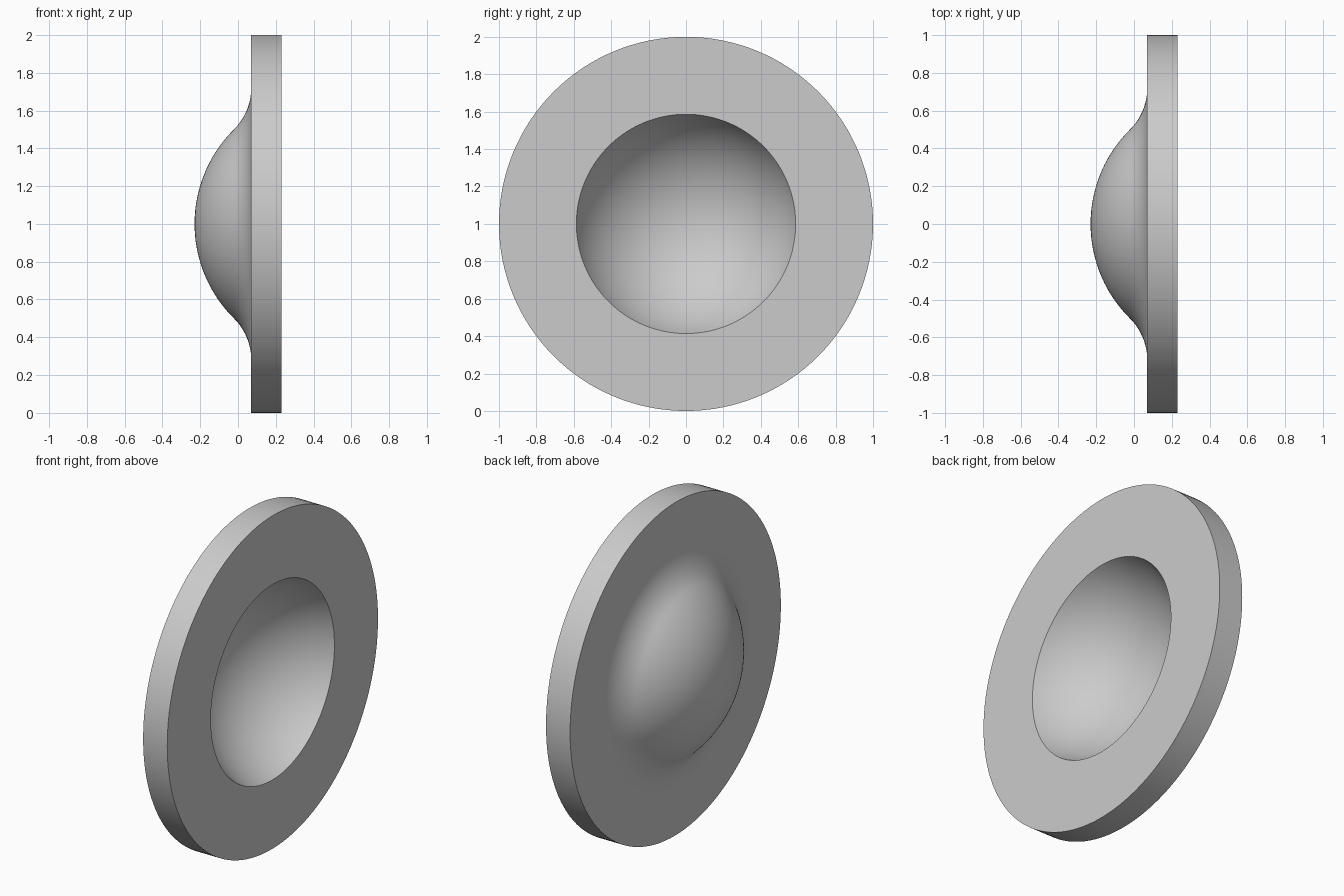
import bpy, bmesh, math
from mathutils import Vector

if "Cube" in bpy.data.objects:
    bpy.data.objects.remove(bpy.data.objects["Cube"])

SEGMENTS = 128
BACK, FRONT = 0.07, 0.23         # flat faces of the flange along x
R_OUT, R_IN, R_FILLET = 0.704, 0.635, 0.31
CENTRE = 0.474                   # shared centre of both spherical surfaces
FILLET_FOOT = 0.72               # radius where the fillet meets the flange


def arc(cx, cr, radius, start, end, steps):
    """Points (x, r) along an arc, angles measured from the -x direction."""
    return [(cx - radius * math.cos(start + (end - start) * i / steps),
             cr + radius * math.sin(start + (end - start) * i / steps))
            for i in range(steps + 1)]


# Cross-section: outer dome, blending fillet, flange rim, inner bowl
tangent = math.asin(FILLET_FOOT / (R_OUT + R_FILLET))
profile = arc(CENTRE, 0, R_OUT, 0, tangent, 24)
profile += arc(BACK - R_FILLET, FILLET_FOOT, R_FILLET,
               math.pi + tangent, math.pi, 12)[1:]
profile += [(BACK, 1.0), (FRONT, 1.0)]
lip = math.acos((CENTRE - FRONT) / R_IN)
profile += arc(CENTRE, 0, R_IN, lip, 0, 28)

# Revolve the section around the x axis
bm = bmesh.new()
verts = [bm.verts.new((x, 0, r)) for x, r in profile]
edges = [bm.edges.new(pair) for pair in zip(verts, verts[1:])]
bmesh.ops.spin(bm, geom=verts + edges, cent=(0, 0, 0), axis=(1, 0, 0),
               angle=2 * math.pi, steps=SEGMENTS, use_duplicate=False)
bmesh.ops.remove_doubles(bm, verts=bm.verts, dist=1e-5)
bmesh.ops.translate(bm, verts=bm.verts, vec=Vector((0, 0, 1)))
bmesh.ops.recalc_face_normals(bm, faces=bm.faces)
mesh = bpy.data.meshes.new("domed_flange")
bm.to_mesh(mesh)
bm.free()

dish = bpy.data.objects.new("domed_flange", mesh)
bpy.context.collection.objects.link(dish)
grey = bpy.data.materials.new("light_grey")
grey.diffuse_color = (0.6, 0.6, 0.6, 1)
grey.use_nodes = True
grey.node_tree.nodes["Principled BSDF"].inputs["Base Color"].default_value = grey.diffuse_color
mesh.materials.append(grey)

# Smooth curved surfaces, crisp rim and lip
bpy.context.view_layer.objects.active = dish
dish.select_set(True)
bpy.ops.object.shade_smooth_by_angle(angle=math.radians(30))
